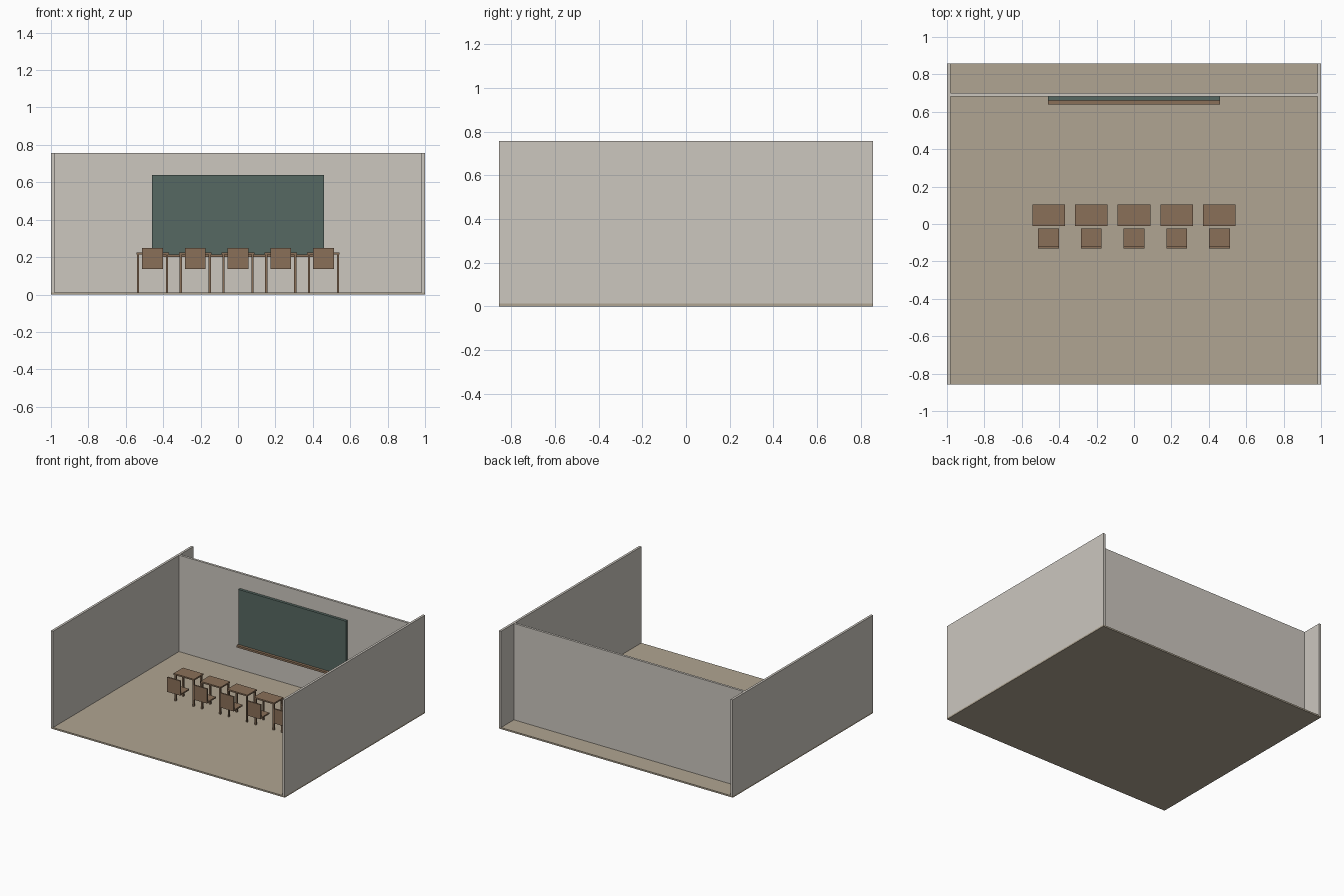
import bpy

old = bpy.data.objects.get("Cube")
if old:
    bpy.data.objects.remove(old, do_unlink=True)


def material(name, rgb):
    # Colour given as 0-255 sRGB, stored linear
    lin = [((c / 255 + 0.055) / 1.055) ** 2.4 for c in rgb]
    m = bpy.data.materials.new(name)
    m.use_nodes = True
    m.diffuse_color = (*lin, 1)
    m.node_tree.nodes["Principled BSDF"].inputs["Base Color"].default_value = (*lin, 1)
    return m


WALL = material("wall grey", (204, 199, 191))
FLOOR = material("floor tan", (176, 165, 146))
BOARD = material("board green", (86, 104, 98))
WOOD = material("wood brown", (138, 112, 88))


def box(name, x, y, z, mat):
    # Box from (min, max) ranges on each axis
    bpy.ops.mesh.primitive_cube_add(size=1, location=[sum(r) / 2 for r in (x, y, z)])
    o = bpy.context.object
    o.name = name
    o.scale = [r[1] - r[0] for r in (x, y, z)]
    bpy.ops.object.transform_apply(location=False, rotation=False, scale=True)
    o.data.materials.append(mat)
    return o


# Room shell
FLOOR_Z, WALL_Z, DEPTH = 0.012, 0.757, 0.857
box("floor", (-1, 1), (-DEPTH, DEPTH), (0, FLOOR_Z), FLOOR)
box("left_wall", (0.982, 1), (-DEPTH, DEPTH), (FLOOR_Z, WALL_Z), WALL)
box("right_wall", (-1, -0.982), (-DEPTH, DEPTH), (FLOOR_Z, WALL_Z), WALL)
box("back_wall", (-0.982, 0.982), (0.682, 0.7), (FLOOR_Z, WALL_Z), WALL)

# Writing board and its ledge
box("board", (-0.46, 0.46), (0.661, 0.682), (0.215, 0.64), BOARD)
box("board_ledge", (-0.46, 0.46), (0.64, 0.682), (0.2, 0.215), WOOD)


def desk(cx):
    box("desk_top", (cx - 0.087, cx + 0.087), (-0.01, 0.105), (0.214, 0.225), WOOD)
    for sx in (-1, 1):
        for y in (0.0, 0.095):
            x = cx + sx * 0.077
            box("desk_leg", (x - 0.006, x + 0.006), (y - 0.006, y + 0.006),
                (FLOOR_Z, 0.214), WOOD)


def chair(cx):
    across = (cx - 0.056, cx + 0.056)
    box("chair_seat", across, (-0.13, -0.023), (0.137, 0.148), WOOD)
    box("chair_back", across, (-0.132, -0.121), (0.137, 0.25), WOOD)


# Row of five desks with chairs
for i in range(-2, 3):
    desk(i * 0.2285)
    chair(i * 0.2285)
